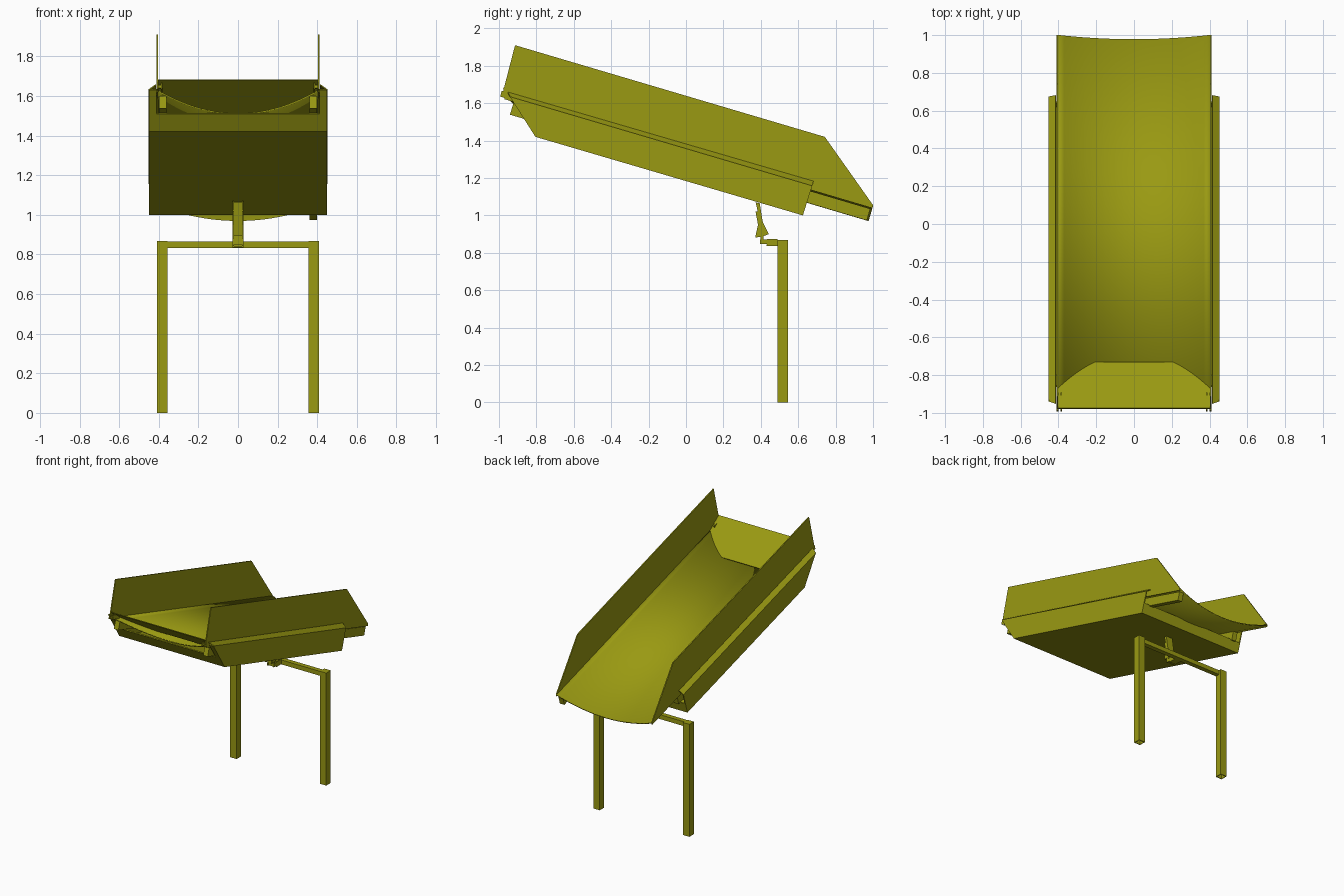
import bpy, bmesh, math
from mathutils import Vector

cube = bpy.data.objects.get("Cube")
if cube:
    bpy.data.objects.remove(cube, do_unlink=True)

olive = bpy.data.materials.new("olive_paint")
olive.use_nodes = True
colour = (0.32, 0.32, 0.006, 1)
olive.diffuse_color = colour
olive.node_tree.nodes["Principled BSDF"].inputs["Base Color"].default_value = colour

SLOPE = math.radians(16.5)
C, S = math.cos(SLOPE), math.sin(SLOPE)


def slope(u, v):
    """Side-plane point: u up the slope from the low end, v square to it."""
    return (1.0 - u * C + v * S, 1.05 + u * S + v * C)


def finish(name, bm):
    bmesh.ops.recalc_face_normals(bm, faces=bm.faces)
    mesh = bpy.data.meshes.new(name)
    bm.to_mesh(mesh)
    bm.free()
    mesh.materials.append(olive)
    obj = bpy.data.objects.new(name, mesh)
    bpy.context.collection.objects.link(obj)
    return obj


def plate(name, points, x0, x1):
    """Extrude a side profile (y, z) from x0 to x1."""
    bm = bmesh.new()
    face = bm.faces.new([bm.verts.new((x0, y, z)) for y, z in points])
    moved = bmesh.ops.extrude_face_region(bm, geom=[face])["geom"]
    verts = [g for g in moved if isinstance(g, bmesh.types.BMVert)]
    bmesh.ops.translate(bm, vec=(x1 - x0, 0, 0), verts=verts)
    return finish(name, bm)


def box(name, x0, x1, y0, y1, z0, z1):
    return plate(name, [(y0, z0), (y1, z0), (y1, z1), (y0, z1)], x0, x1)


def bar(name, x0, x1, u0, u1, v0, v1):
    """Box aligned with the slope."""
    return plate(name, [slope(u0, v0), slope(u1, v0), slope(u1, v1), slope(u0, v1)], x0, x1)


def strip(name, a, b, x0, x1, t):
    """Thin sheet along the side-plane line a-b."""
    a, b = Vector(a), Vector(b)
    d = (b - a).normalized()
    n = Vector((-d.y, d.x)) * t
    return plate(name, [a, b, b + n, a + n], x0, x1)


# Curved chute floor, cut obliquely at the high end
HALF, SAG, STEPS = 0.405, 0.08, 24
bm = bmesh.new()
previous = None
for i in range(STEPS + 1):
    f = 2 * i / STEPS - 1
    v = -SAG * (1 - f * f)
    ends = [bm.verts.new((f * HALF, *slope(u, v))) for u in (0, 2.033 + 1.79 * v)]
    if previous:
        bm.faces.new(previous + ends[::-1])
    previous = ends
floor = finish("chute_floor", bm)
thick = floor.modifiers.new("thickness", "SOLIDIFY")
thick.thickness = 0.008
thick.offset = 0
for p in floor.data.polygons:
    p.use_smooth = True
bpy.context.view_layer.objects.active = floor
floor.select_set(True)
bpy.ops.object.shade_smooth_by_angle(angle=math.radians(30))

# Flat ramp closing the high end of the chute
strip("chute_ramp", (-0.73, 1.505), (-0.975, 1.685), -HALF, HALF, 0.006)

# Tray outline: sheet bottom with low lips at each end
bottom_front, bottom_back = (-0.805, 1.42), (0.625, 1.0)
strip("tray_bottom", bottom_front, bottom_back, -0.45, 0.45, 0.008)
strip("tray_front_lip", (-0.862, 1.51), bottom_front, -0.45, 0.45, 0.008)
strip("tray_back_lip", bottom_back, (0.648, 1.075), -0.45, 0.45, 0.008)

for side, label in ((1, "left"), (-1, "right")):
    # Chute side wall
    plate(label + "_chute_wall",
          [(-0.98, 1.655), (-0.914, 1.91), (0.742, 1.42), (1.0, 1.055), slope(0, -0.012),
           slope(2.05, -0.012)], side * 0.403, side * 0.411)
    # Tray side with end returns and a flange leaning inwards
    top_front, top_back = (-0.94, 1.632), (0.674, 1.156)
    plate(label + "_tray_side", [bottom_front, bottom_back, top_back, top_front],
          side * 0.442, side * 0.45)
    strip(label + "_front_return", (-0.94, 1.632), (-0.862, 1.51),
          side * 0.412, side * 0.45, 0.008)
    bm = bmesh.new()
    outer = [Vector((side * 0.45, *p)) for p in (top_front, top_back)]
    inner = [Vector((side * 0.415, y + dy, z + 0.025))
             for (y, z), dy in ((top_front, -0.012), (top_back, 0.007))]
    bm.faces.new([bm.verts.new(p) for p in outer + inner[::-1]])
    flange = finish(label + "_tray_flange", bm)
    lip = flange.modifiers.new("thickness", "SOLIDIFY")
    lip.thickness = 0.006
    lip.offset = 0

    # Sliding rail beneath the chute edge; one side reaches the low end
    low = 0.01 if side > 0 else 0.33
    bar(label + "_rail", side * 0.362, side * 0.4, low, 2.0, -0.083, -0.018)
    # Hinge lug at the high end: two cheeks and a pin
    for k in (0.385, 0.405):
        bar(label + "_hinge_lug", side * (k - 0.004), side * (k + 0.004), 1.98, 2.078, -0.005, 0.027)
    bar(label + "_hinge_pin", side * 0.378, side * 0.41, 2.05, 2.066, 0.004, 0.02)

    # Hollow square leg with a capped top
    x0, x1 = 0.355, 0.41
    y0, y1, t = 0.49, 0.545, 0.005
    box(label + "_leg_inner", side * x0, side * (x0 + t), y0, y1, 0, 0.868)
    box(label + "_leg_outer", side * (x1 - t), side * x1, y0, y1, 0, 0.868)
    box(label + "_leg_front", side * x0, side * x1, y0, y0 + t, 0, 0.868)
    box(label + "_leg_back", side * x0, side * x1, y1 - t, y1, 0, 0.868)
    box(label + "_leg_cap", side * x0, side * x1, y0, y1, 0.862, 0.868)

    # Pivot bracket cheeks
    plate(label + "_pivot_cheek",
          [(0.372, 1.07), (0.39, 1.066), (0.398, 1.02), (0.412, 0.96), (0.443, 0.9),
           (0.405, 0.885), (0.37, 0.882), (0.385, 0.95), (0.372, 1.02), (0.384, 1.02)],
          side * 0.02, side * 0.028)
    box(label + "_clevis_cheek", side * 0.02, side * 0.028, 0.432, 0.49, 0.836, 0.874)
    box(label + "_clevis_tab", side * 0.02, side * 0.028, 0.396, 0.44, 0.846, 0.87)

# Cross beam between the legs
box("cross_beam", -0.356, 0.356, 0.492, 0.528, 0.832, 0.866)

# Pivot bracket web, pin and clevis plate
strip("pivot_web", (0.384, 1.065), (0.412, 0.89), -0.028, 0.028, 0.01)
box("pivot_pin", -0.028, 0.028, 0.398, 0.414, 0.85, 0.895)
box("clevis_base", -0.028, 0.028, 0.43, 0.495, 0.836, 0.844)
